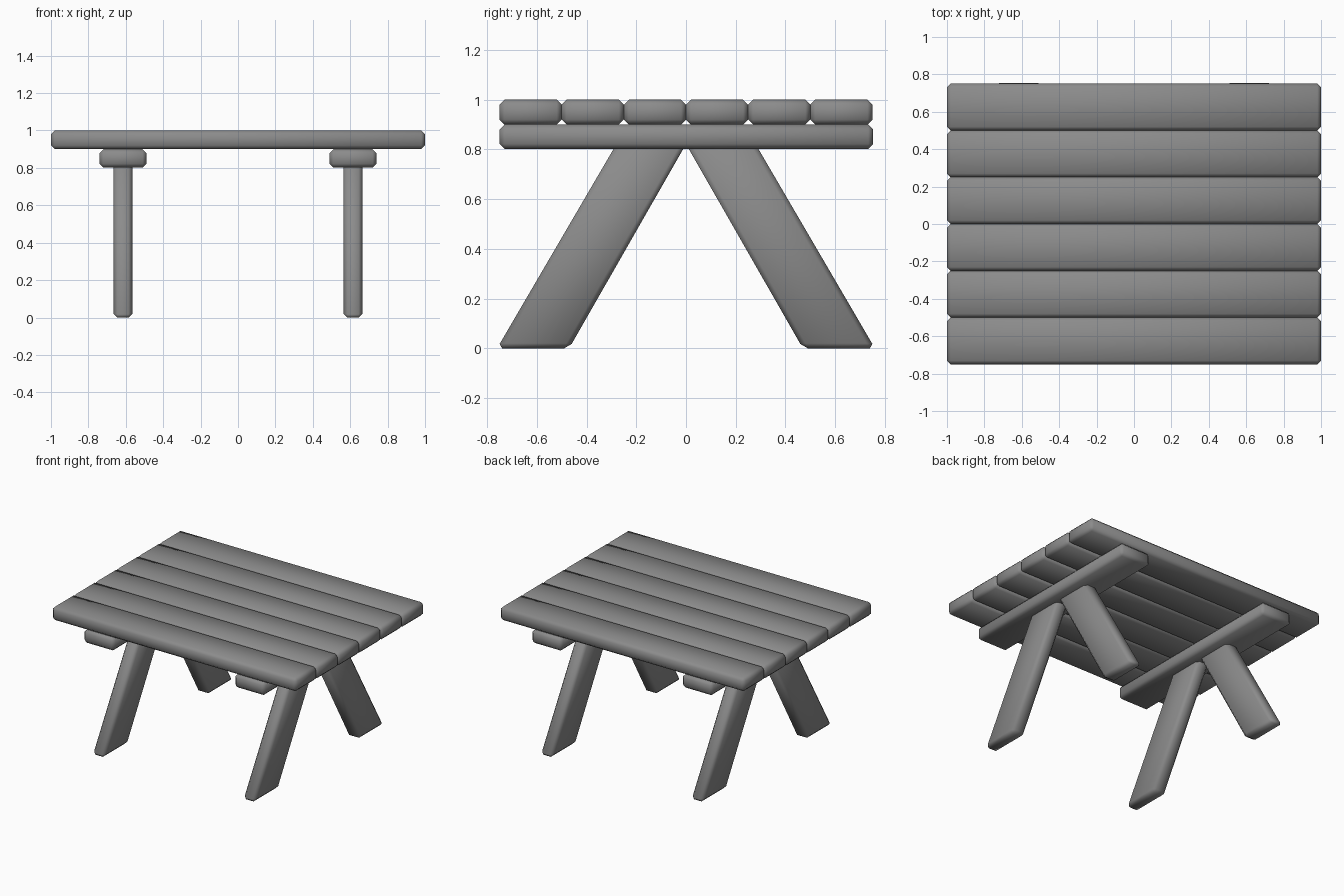
import bpy
import bmesh

cube = bpy.data.objects.get("Cube")
if cube:
    bpy.data.objects.remove(cube, do_unlink=True)

# Single wood finish
GREY = (0.26, 0.26, 0.26, 1.0)
wood = bpy.data.materials.new("plain grey wood")
wood.use_nodes = True
wood.diffuse_color = GREY
wood.node_tree.nodes["Principled BSDF"].inputs["Base Color"].default_value = GREY

BEVEL = 0.02


def board(name, profile, x0, x1):
    """Extrude a (y, z) outline along x and chamfer every edge."""
    bm = bmesh.new()
    face = bm.faces.new([bm.verts.new((x0, y, z)) for y, z in profile])
    ext = bmesh.ops.extrude_face_region(bm, geom=[face])
    moved = [v for v in ext["geom"] if isinstance(v, bmesh.types.BMVert)]
    bmesh.ops.translate(bm, verts=moved, vec=(x1 - x0, 0, 0))
    bmesh.ops.recalc_face_normals(bm, faces=bm.faces)
    bmesh.ops.bevel(bm, geom=bm.edges[:], offset=BEVEL, segments=1,
                    profile=0.5, affect='EDGES')
    for f in bm.faces:
        f.smooth = True
    mesh = bpy.data.meshes.new(name)
    bm.to_mesh(mesh)
    bm.free()
    mesh.materials.append(wood)
    obj = bpy.data.objects.new(name, mesh)
    bpy.context.collection.objects.link(obj)
    return obj


def rect(y0, y1, z0, z1):
    return [(y0, z0), (y1, z0), (y1, z1), (y0, z1)]


# Table top: six planks side by side
PLANK = 0.25
for i in range(6):
    y = -0.75 + i * PLANK
    board(f"top_plank_{i + 1}", rect(y, y + PLANK, 0.9, 1.0), -1, 1)

# Cross beams and splayed legs at each end
LEG = [(0.47, 0), (0.76, 0), (0.275, 0.83), (-0.005, 0.83)]
for side, cx in (("left", 0.615), ("right", -0.615)):
    board(f"{side}_cross_beam", rect(-0.75, 0.753, 0.802, 0.9),
          cx - 0.125, cx + 0.125)
    for end, s in (("front", -1), ("back", 1)):
        board(f"{side}_{end}_leg", [(s * y, z) for y, z in LEG],
              cx - 0.05, cx + 0.05)
